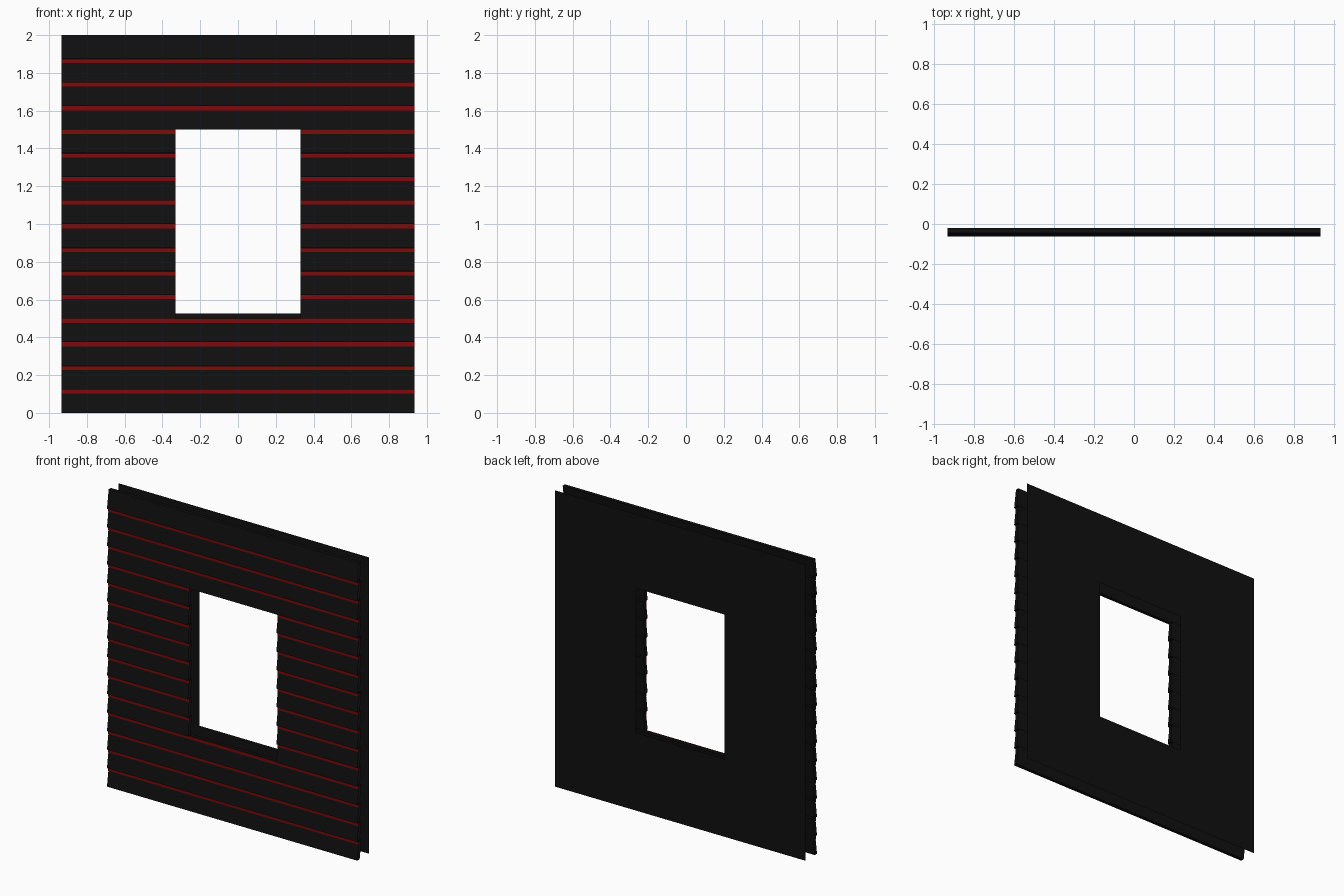
import bpy

if "Cube" in bpy.data.objects:
    bpy.data.objects.remove(bpy.data.objects["Cube"])

W, H = 0.935, 2.0            # half width and height of the wall
HX, Z0, Z1 = 0.33, 0.5, 1.5  # window opening in the siding
ROWS = 16
STEP = H / ROWS


def material(name, rgb):
    m = bpy.data.materials.new(name)
    m.diffuse_color = (*rgb, 1)
    m.use_nodes = True
    m.node_tree.nodes["Principled BSDF"].inputs["Base Color"].default_value = m.diffuse_color
    return m


black = material("black_paint", (0.005, 0.005, 0.005))
red = material("red_trim", (0.24, 0.004, 0.004))


def mesh_object(name, verts, faces, mat):
    me = bpy.data.meshes.new(name)
    me.from_pydata(verts, [], faces)
    me.materials.append(mat)
    ob = bpy.data.objects.new(name, me)
    bpy.context.collection.objects.link(ob)
    return ob


def extrude_x(name, runs, mat, closed):
    """Sweep y-z profiles along x with open ends; runs = [(profile, x0, x1)]."""
    verts, faces = [], []
    for prof, x0, x1 in runs:
        b, n = len(verts), len(prof)
        verts += [(x0, y, z) for y, z in prof] + [(x1, y, z) for y, z in prof]
        for i in range(n if closed else n - 1):
            j = (i + 1) % n
            faces.append((b + i, b + n + i, b + n + j, b + j))
    return mesh_object(name, verts, faces, mat)


# Tilted siding boards, split on both sides of the window, with red trim under each lap
boards, trims = [], []
for r in range(ROWS):
    zb, zt = r * STEP, (r + 1) * STEP
    spans = [(-W, -HX), (HX, W)] if Z0 <= zb < Z1 else [(-W, W)]
    board = [(-0.062, zb), (-0.038, zb), (-0.020, zt), (-0.044, zt)]
    trim = [(-0.0495, zt - 0.023), (-0.0525, zt - 0.001)]
    for x0, x1 in spans:
        boards.append((board[::-1], x0, x1))
        if r < ROWS - 1:
            trims.append((trim, x0, x1))
extrude_x("siding_boards", boards, black, True)
extrude_x("red_trim_strips", trims, red, False)

# Thin inner wall sheet with the window hole, facing backwards
xs, zs = (-W, -HX, HX, W), (0, 0.525, Z1, H)
verts = [(x, 0.062, z) for z in zs for x in xs]
faces = [(4 * k + i, 4 * k + i + 4, 4 * k + i + 5, 4 * k + i + 1)
         for k in range(3) for i in range(3) if (k, i) != (1, 1)]
mesh_object("inner_wall", verts, faces, black)
